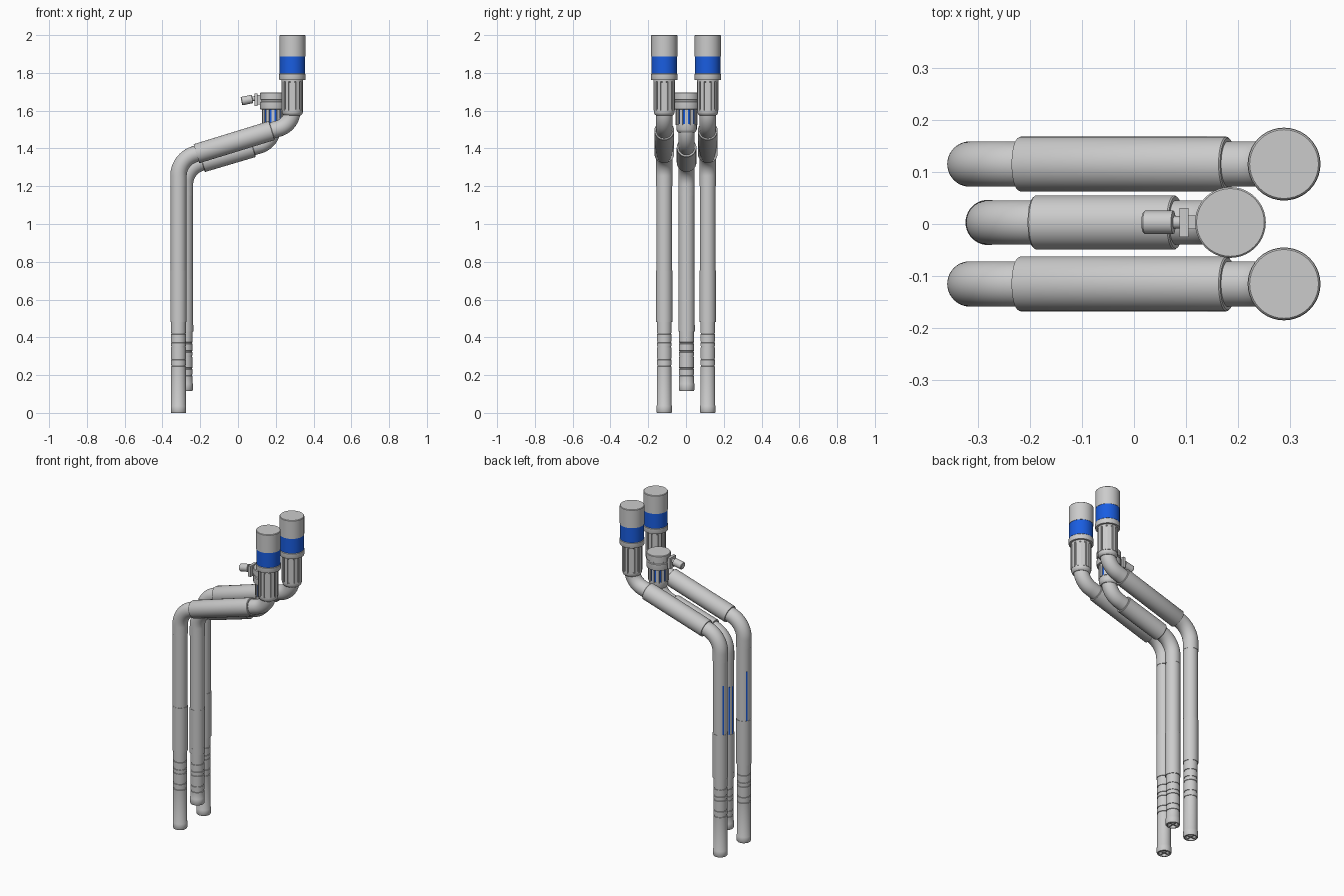
import bpy, bmesh, math
from mathutils import Vector, Matrix

if "Cube" in bpy.data.objects:
    bpy.data.objects.remove(bpy.data.objects["Cube"])

SEG = 40
blue = bpy.data.materials.new("blue")
blue.diffuse_color = (0.01, 0.11, 0.75, 1)
blue.use_nodes = True
blue.node_tree.nodes["Principled BSDF"].inputs["Base Color"].default_value = blue.diffuse_color


def finish(name, bm, mat=None):
    bmesh.ops.recalc_face_normals(bm, faces=bm.faces)
    me = bpy.data.meshes.new(name)
    bm.to_mesh(me)
    bm.free()
    ob = bpy.data.objects.new(name, me)
    bpy.context.collection.objects.link(ob)
    if mat:
        me.materials.append(mat)
    bpy.context.view_layer.objects.active = ob
    bpy.ops.object.select_all(action='DESELECT')
    ob.select_set(True)
    bpy.ops.object.shade_smooth_by_angle(angle=math.radians(35))
    return ob


def skin(name, rings, mat=None):
    """Bridge rings given as (centre, side axis, up axis, radius)."""
    bm = bmesh.new()
    loops = []
    for c, u, v, r in rings:
        loops.append([bm.verts.new(c + r * (math.cos(a) * u + math.sin(a) * v))
                      for a in (2 * math.pi * i / SEG for i in range(SEG))])
    for a, b in zip(loops, loops[1:]):
        for i in range(SEG):
            j = (i + 1) % SEG
            bm.faces.new((a[i], a[j], b[j], b[i]))
    bm.faces.new(loops[0])
    bm.faces.new(loops[-1])
    return finish(name, bm, mat)


def lathe(name, x, y, profile, mat=None):
    X, Y = Vector((1, 0, 0)), Vector((0, 1, 0))
    return skin(name, [(Vector((x, y, z)), X, Y, r) for r, z in profile], mat)


def rod(name, p, q, y, profile):
    """Turned part along p-q in the xz plane; profile is (radius, fraction)."""
    p, q = Vector((p[0], y, p[1])), Vector((q[0], y, q[1]))
    d = (q - p).normalized()
    Y = Vector((0, 1, 0))
    return skin(name, [(p.lerp(q, t), Y, d.cross(Y), r) for r, t in profile])


def bent_pipe(name, y, pts, bends, r):
    """Pipe through pts (x, z) with rounded corners of the given radii."""
    P = [Vector((a, y, b)) for a, b in pts]
    Y = Vector((0, 1, 0))
    rings = [(P[0], (P[1] - P[0]).normalized())]
    for i, R in enumerate(bends, 1):
        d0, d1 = (P[i] - P[i - 1]).normalized(), (P[i + 1] - P[i]).normalized()
        ang = d0.angle(d1)
        start = P[i] - d0 * R * math.tan(ang / 2)
        n = (d1 - d0 * d0.dot(d1)).normalized()
        for k in range(15):
            a = ang * k / 14
            rings.append((start + R * (math.sin(a) * d0 + (1 - math.cos(a)) * n),
                          math.cos(a) * d0 + math.sin(a) * n))
    rings.append((P[-1], d1))
    return skin(name, [(c, Y, d.cross(Y), r) for c, d in rings])


def bars(name, x, y, r, z0, z1, width, depth, angles, mat=None):
    """Upright bars set around a cylinder."""
    bm = bmesh.new()
    for a in angles:
        m = (Matrix.Translation((x, y, (z0 + z1) / 2)) @ Matrix.Rotation(a, 4, 'Z')
             @ Matrix.Translation((r, 0, 0)) @ Matrix.Diagonal((depth, width, z1 - z0, 1)))
        bmesh.ops.create_cube(bm, size=1, matrix=m)
    return finish(name, bm, mat)


def around(n):
    return [2 * math.pi * i / n for i in range(n)]


def lower_tube(name, x, y, z0, sleeve0, sleeve1, top, grooves):
    # Open bottom end, grooved tube, wider sleeve, upper tube
    r = 0.0395
    prof = [(0.031, z0 + 0.03), (0.031, z0), (0.038, z0), (0.041, z0 + 0.005),
            (0.041, z0 + 0.037), (r, z0 + 0.04)]
    for z in grooves:
        prof += [(r, z - 0.004), (r - 0.003, z - 0.003), (r - 0.003, z + 0.003), (r, z + 0.004)]
    prof += [(r, sleeve0), (0.043, sleeve0), (0.043, sleeve1), (0.0415, sleeve1), (0.0415, top)]
    lathe(name, x, y, prof)
    bars(name + "_end_cross", x, y, 0, z0 + 0.004, z0 + 0.031, 0.008, 0.063,
         (0, math.pi / 2))


# Two long outer pipes
for side, y in (("front", -0.115), ("back", 0.115)):
    px, tx = -0.315, 0.288
    lower_tube(side + "_lower_tube", px, y, 0, 0.48, 0.755, 1.226,
               (0.25, 0.285, 0.35, 0.375, 0.42))
    bent_pipe(side + "_bent_pipe", y, ((px, 1.2), (px, 1.343), (tx, 1.528), (tx, 1.62)),
              (0.12, 0.1), 0.0435)
    rod(side + "_sleeve", (-0.22, 1.372), (0.18, 1.495), y,
        ((0.044, 0), (0.051, 0), (0.0525, 0.006), (0.0525, 0.994), (0.05, 1), (0.044, 1)))
    lathe(side + "_connector", tx, y,
          ((0.044, 1.575), (0.051, 1.58), (0.055, 1.59), (0.055, 1.605), (0.052, 1.605),
           (0.052, 1.75), (0.057, 1.755), (0.057, 1.765)))
    bars(side + "_connector_ribs", tx, y, 0.0515, 1.6, 1.755, 0.02, 0.011, around(12))
    lathe(side + "_collar", tx, y,
          ((0.057, 1.763), (0.069, 1.763), (0.07, 1.766), (0.07, 1.793), (0.066, 1.797)))
    lathe(side + "_blue_band", tx, y, ((0.0675, 1.796), (0.0675, 1.888)), blue)
    lathe(side + "_cap", tx, y,
          ((0.069, 1.887), (0.069, 1.997), (0.066, 2.0)))
    bars(side + "_blue_stripe", px, y, 0.041, 0.757, 1.06, 0.008, 0.003,
         (math.radians(148),), blue)

# Shorter middle pipe
px, tx, y = -0.28, 0.185, 0.003
lower_tube("middle_lower_tube", px, y, 0.117, 0.43, 0.705, 1.175,
           (0.2, 0.235, 0.3, 0.325, 0.37))
lathe("middle_joint_ring", px, y, ((0.0435, 0.432), (0.0435, 0.465)))
bent_pipe("middle_bent_pipe", y, ((px, 1.15), (px, 1.298), (tx, 1.437), (tx, 1.52)),
          (0.12, 0.1), 0.0425)
rod("middle_sleeve", (-0.19, 1.325), (0.08, 1.405), y,
    ((0.044, 0), (0.05, 0), (0.052, 0.01), (0.052, 0.99), (0.05, 1), (0.044, 1)))
bars("middle_blue_stripes", px, y, 0.041, 0.707, 1.0, 0.008, 0.003,
     (math.radians(145), math.radians(175)), blue)

# Middle valve head
lathe("valve_collar", tx, y,
      ((0.044, 1.485), (0.049, 1.49), (0.054, 1.5), (0.054, 1.53)))
lathe("valve_blue_grip", tx, y, ((0.053, 1.525), (0.053, 1.615)), blue)
bars("valve_grip_ribs", tx, y, 0.052, 1.525, 1.61, 0.017, 0.012, around(12))
lathe("valve_cap", tx, y,
      ((0.057, 1.605), (0.067, 1.608), (0.068, 1.612), (0.068, 1.645), (0.063, 1.648),
       (0.063, 1.656), (0.068, 1.659), (0.068, 1.694), (0.065, 1.697)))

# Side handle with its bracket
rod("handle", (0.018, 1.65), (0.09, 1.665), y,
    ((0.019, 0), (0.0225, 0.05), (0.0225, 0.8), (0.012, 0.82), (0.012, 1.1)))
bm = bmesh.new()
for cx, sx, sy, sz in ((0.096, 0.017, 0.056, 0.066), (0.113, 0.03, 0.026, 0.05)):
    bmesh.ops.create_cube(bm, size=1, matrix=Matrix.Translation((cx, y, 1.657))
                          @ Matrix.Diagonal((sx, sy, sz, 1)))
finish("handle_bracket", bm)
